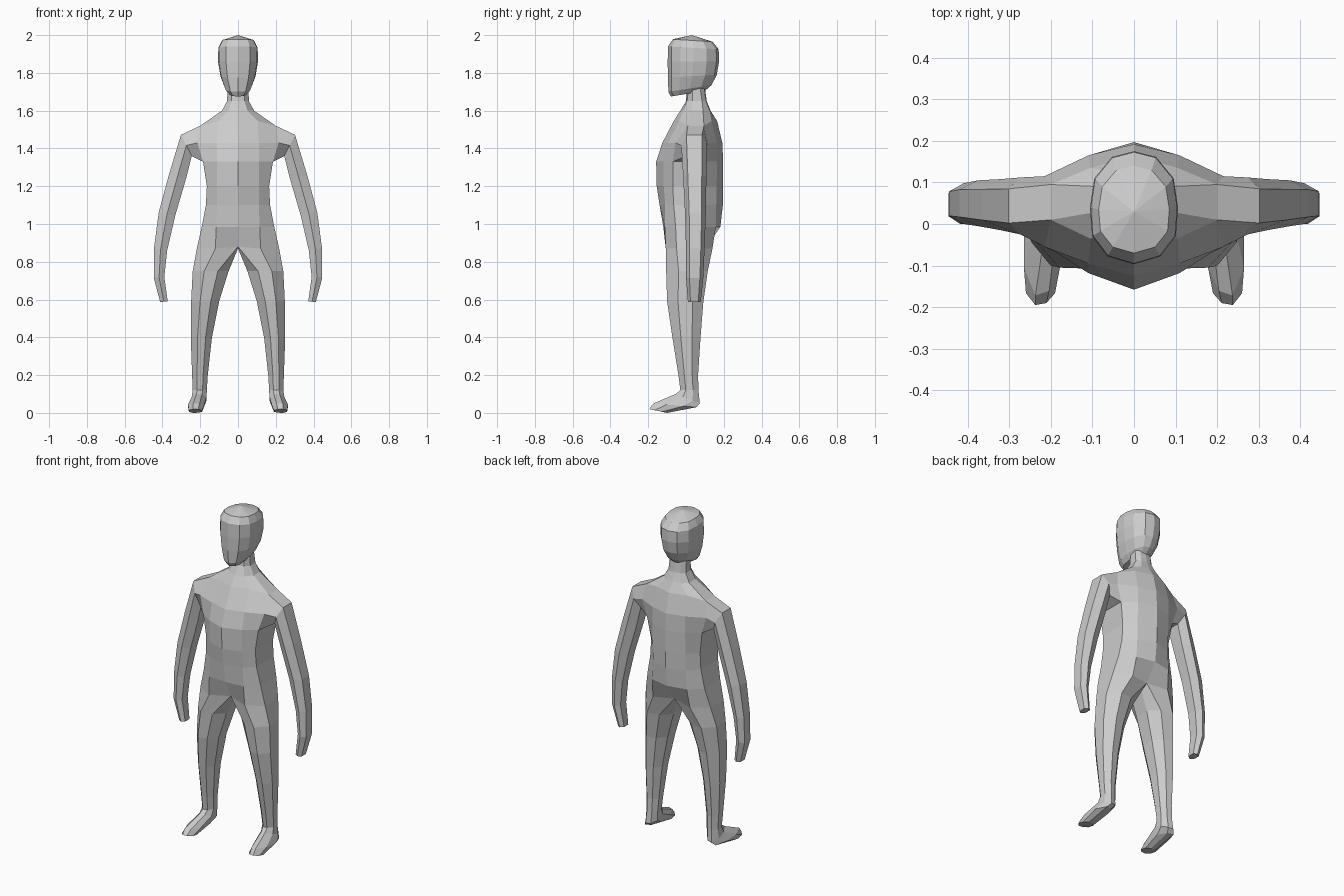
import bpy, bmesh

if "Cube" in bpy.data.objects:
    bpy.data.objects.remove(bpy.data.objects["Cube"])

grey = bpy.data.materials.new("plain grey")
grey.diffuse_color = (0.6, 0.6, 0.6, 1)
grey.use_nodes = True
grey.node_tree.nodes["Principled BSDF"].inputs["Base Color"].default_value = grey.diffuse_color


def finish(bm, name):
    """Turn a half mesh (x >= 0) into a mirrored, flat-shaded object."""
    bmesh.ops.recalc_face_normals(bm, faces=bm.faces)
    mesh = bpy.data.meshes.new(name)
    bm.to_mesh(mesh)
    bm.free()
    mesh.materials.append(grey)
    obj = bpy.data.objects.new(name, mesh)
    bpy.context.collection.objects.link(obj)
    mirror = obj.modifiers.new("mirror", 'MIRROR')
    mirror.use_clip = True
    mirror.merge_threshold = 0.0005
    return obj


def ring(bm, points):
    return [bm.verts.new(p) for p in points]


def bridge(bm, a, b, closed=True, skip=()):
    n = len(a)
    for i in range(n if closed else n - 1):
        if i not in skip:
            j = (i + 1) % n
            bm.faces.new((a[i], a[j], b[j], b[i]))


def box_ring(xi, xo, f, b, zf, zb):
    """Eight-sided limb section; height runs from zf at the front to zb at the back."""
    w, d = xo - xi, b - f
    shape = [(.3, .05), (.68, 0), (1, .3), (1, .7), (.7, 1), (.3, .95), (0, .7), (0, .3)]
    return [(xi + u * w, f + v * d, zf + v * (zb - zf)) for u, v in shape]


body = bmesh.new()

# Torso: z, front y, back y, mid x, mid front y, mid back y, side x, side front y, side back y
torso = [
    (1.72, .005, .10, .035, .015, .095, .055, .035, .075),
    (1.65, .00, .11, .035, .005, .105, .058, .035, .085),
    (1.60, -.03, .13, .05, -.015, .125, .085, .03, .09),
    (1.545, -.065, .165, .105, -.035, .135, .20, .01, .095),
    (1.43, -.125, .192, .11, -.095, .165, .215, -.055, .115),
    (1.33, -.158, .197, .11, -.118, .165, .185, -.07, .11),
    (1.20, -.155, .197, .11, -.118, .162, .165, -.07, .10),
    (1.10, -.14, .195, .11, -.11, .16, .17, -.065, .10),
    (.985, -.12, .182, .115, -.112, .158, .192, -.055, .095),
]
rows = []
for z, f, b, xm, fm, bk, xs, fs, bs in torso:
    zs = 1.52 if z == 1.545 else z
    rows.append(ring(body, [(0, f, z), (xm, fm, z), (xs, fs, zs),
                            (xs, bs, zs), (xm, bk, z), (0, b, z)]))
SHOULDER, ARMPIT = 3, 5
for i in range(len(rows) - 1):
    # leave the side open where the arm grows out
    bridge(body, rows[i], rows[i + 1], False, (2,) if SHOULDER <= i < ARMPIT else ())

# Hips: last torso section, closed between the legs by the crotch edge
hips = ring(body, [(0, -.07, .88), (.12, -.107, .87), (.218, -.05, .87), (.218, .075, .87),
                   (.125, .14, .87), (0, .11, .88), (0, .06, .87), (0, -.03, .87)])
bridge(body, rows[-1], hips[:6], False)

# Leg and foot: inner x, outer x, front y, back y, front z, back z
leg = [
    (.05, .24, -.105, .115, .75, .75),
    (.10, .248, -.10, .092, .59, .59),
    (.138, .25, -.072, .077, .40, .40),
    (.160, .243, -.04, .064, .20, .20),
    (.165, .24, -.03, .066, .12, .12),
    (.167, .245, -.055, .073, .10, .05),
    (.178, .265, -.172, .055, .05, .03),
    (.190, .260, -.195, -.10, .02, .0),
]
last = hips
for section in leg:
    new = ring(body, box_ring(*section))
    bridge(body, last, new)
    last = new
body.faces.new(last)  # sole under the toes

# Arm: inner x, inner z, outer x, outer z, front y, back y
arm = [
    (.245, 1.36, .302, 1.472, -.025, .112),
    (.275, 1.24, .366, 1.26, -.015, .108),
    (.332, 1.045, .42, 1.06, -.005, .105),
    (.375, .86, .445, .87, .0, .098),
    (.39, .72, .446, .715, .0, .092),
    (.372, .59, .412, .587, .01, .078),
]
last = [rows[5][2], rows[4][2], rows[3][2], rows[3][3], rows[4][3], rows[5][3]]
for xi, zi, xo, zo, f, b in arm:
    xm, zm, d = (xi + xo) / 2, (zi + zo) / 2, (b - f) * .2
    new = ring(body, [(xi, f + d, zi), (xm, f, zm), (xo, f + d, zo),
                      (xo, b - d, zo), (xm, b, zm), (xi, b - d, zi)])
    bridge(body, last, new)
    last = new
body.faces.new(last)  # hand tip
finish(body, "body")

# Head: half width, front y, back y, front z, back z
head = bmesh.new()
skull = [
    (.045, -.08, .10, 1.675, 1.705),
    (.068, -.093, .135, 1.70, 1.735),
    (.093, -.096, .163, 1.775, 1.79),
    (.106, -.097, .175, 1.86, 1.86),
    (.104, -.095, .173, 1.94, 1.925),
    (.085, -.07, .14, 1.978, 1.965),
]
outline = [(0, 0), (.6, .07), (.95, .25), (1, .5), (.9, .76), (.5, .95), (0, 1)]
last = None
for w, f, b, zf, zb in skull:
    new = ring(head, [(u * w, f + v * (b - f), zf + v * (zb - zf)) for u, v in outline])
    if last:
        bridge(head, last, new, False)
    else:
        head.faces.new(new)  # underside of the jaw
    last = new
crown = head.verts.new((0, .03, 2.0))
for a, b in zip(last, last[1:]):
    head.faces.new((a, b, crown))
finish(head, "head")
